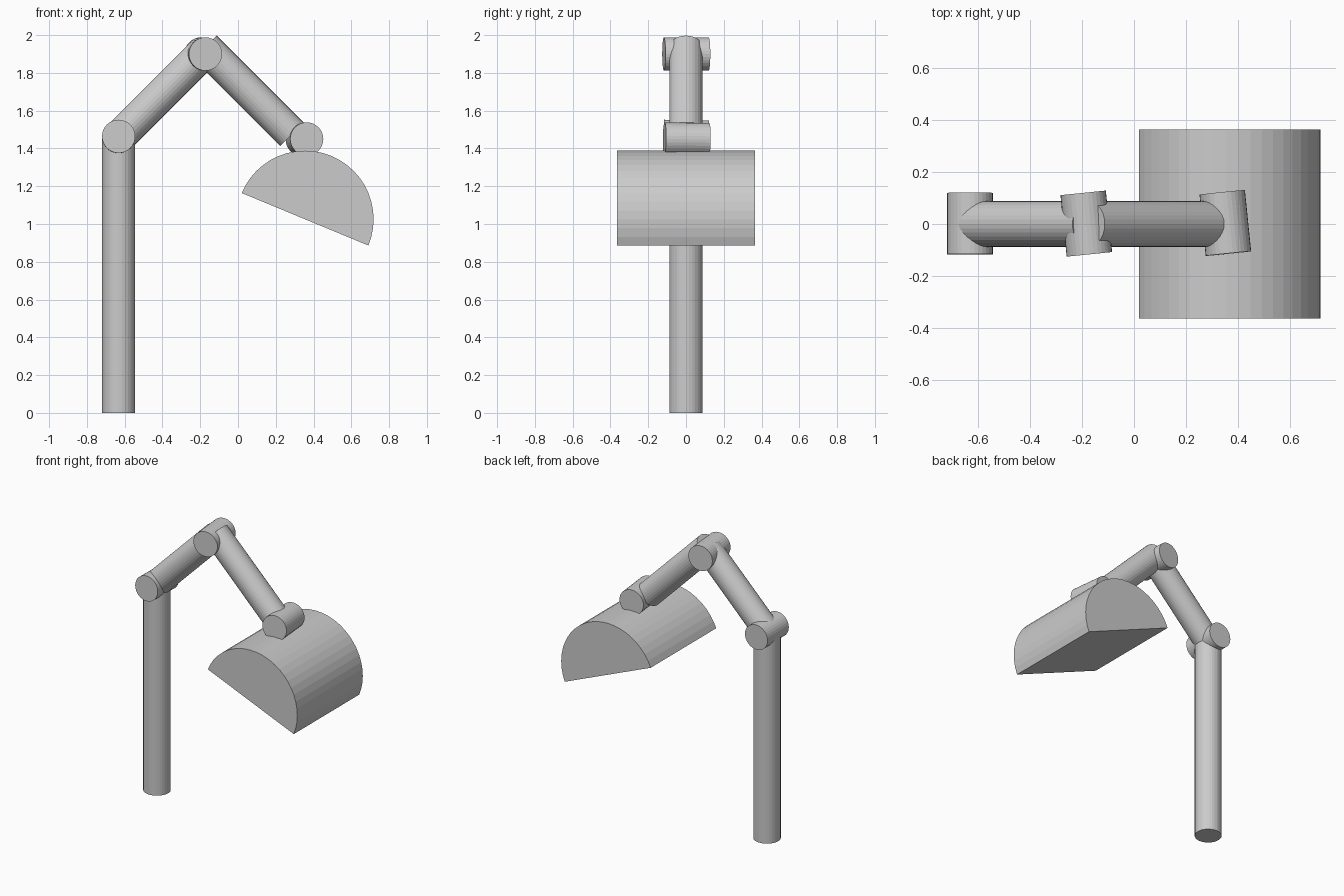
import bpy, bmesh, math
from mathutils import Vector

if "Cube" in bpy.data.objects:
    bpy.data.objects.remove(bpy.data.objects["Cube"])

R = 0.088  # shared tube radius


def make_object(name, bm):
    bmesh.ops.recalc_face_normals(bm, faces=bm.faces)
    mesh = bpy.data.meshes.new(name)
    bm.to_mesh(mesh)
    bm.free()
    obj = bpy.data.objects.new(name, mesh)
    bpy.context.collection.objects.link(obj)
    return obj


def tube(name, start, end, radius=R, sides=32):
    """Closed cylinder between two points."""
    a, b = Vector(start), Vector(end)
    bm = bmesh.new()
    bmesh.ops.create_cone(bm, cap_ends=True, segments=sides, radius1=radius,
                          radius2=radius, depth=(b - a).length)
    obj = make_object(name, bm)
    obj.location = (a + b) / 2
    obj.rotation_euler = (b - a).to_track_quat('Z', 'Y').to_euler()
    return obj


# Upright post and the two angled arms
tube("post", (-0.632, 0, 0), (-0.632, 0, 1.46))
tube("lower_arm", (-0.63, 0, 1.46), (-0.175, 0, 1.915))
tube("upper_arm", (-0.175, 0, 1.935), (0.285, 0, 1.475))

# Hinge pins across the arms; the upper two are slightly skewed
tube("base_hinge", (-0.632, -0.117, 1.464), (-0.632, 0.12, 1.46))
tube("elbow_hinge", (-0.172, -0.117, 1.9), (-0.196, 0.12, 1.9))
tube("shade_hinge", (0.364, -0.114, 1.45), (0.34, 0.122, 1.447))

# Lamp shade: tilted half cylinder, closed on its flat side
bm = bmesh.new()
tilt, steps = math.radians(22.5), 24
arc = [math.pi * i / steps - tilt for i in range(steps + 1)]
face = bm.faces.new([bm.verts.new((0.355 + 0.363 * math.cos(t), -0.365,
                                   1.025 + 0.363 * math.sin(t))) for t in arc])
new = bmesh.ops.extrude_face_region(bm, geom=[face])["geom"]
bmesh.ops.translate(bm, vec=(0, 0.73, 0),
                    verts=[g for g in new if isinstance(g, bmesh.types.BMVert)])
make_object("lamp_shade", bm)
